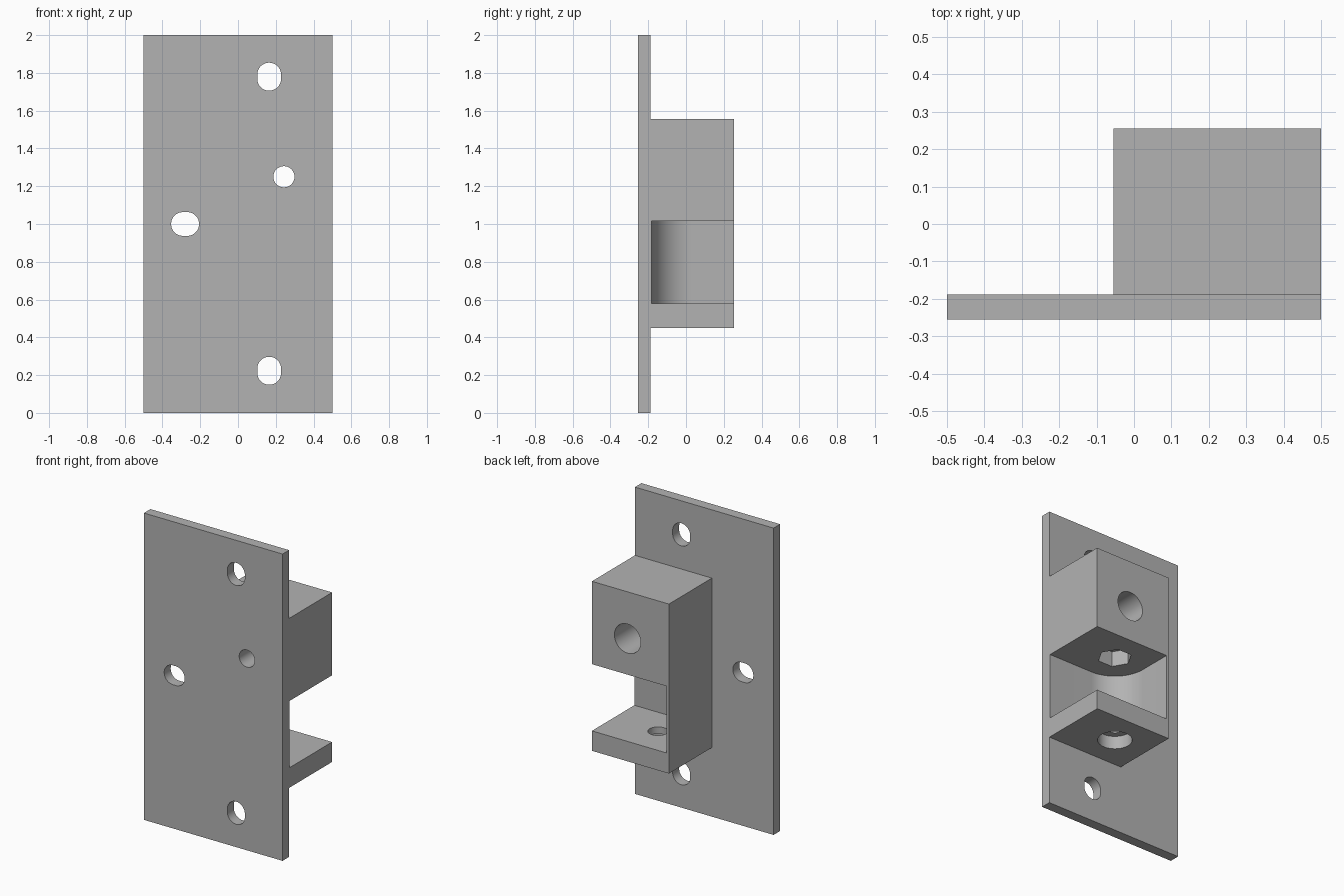
import bpy
import bmesh
from math import cos, sin, pi, radians
from mathutils import Vector

cube = bpy.data.objects.get("Cube")
if cube:
    bpy.data.objects.remove(cube, do_unlink=True)

grey = bpy.data.materials.new("plain grey")
grey.use_nodes = True
colour = (0.45, 0.45, 0.45, 1)
grey.diffuse_color = colour
grey.node_tree.nodes["Principled BSDF"].inputs["Base Color"].default_value = colour


def prism(name, points, depth):
    """Extrude a closed outline of 3D points along a depth vector."""
    bm = bmesh.new()
    face = bm.faces.new([bm.verts.new(p) for p in points])
    ext = bmesh.ops.extrude_face_region(bm, geom=[face])
    moved = [g for g in ext["geom"] if isinstance(g, bmesh.types.BMVert)]
    bmesh.ops.translate(bm, vec=depth, verts=moved)
    bmesh.ops.recalc_face_normals(bm, faces=bm.faces)
    mesh = bpy.data.meshes.new(name)
    bm.to_mesh(mesh)
    bm.free()
    mesh.materials.append(grey)
    obj = bpy.data.objects.new(name, mesh)
    bpy.context.collection.objects.link(obj)
    return obj


def box(name, x, y, z):
    outline = [(x[0], y[0], z[0]), (x[1], y[0], z[0]), (x[1], y[1], z[0]), (x[0], y[1], z[0])]
    return prism(name, outline, Vector((0, 0, z[1] - z[0])))


def circle(cx, cy, r, n=48, sx=0, sy=0):
    """Circle outline, stretched into a slot by sx or sy."""
    points = []
    for i in range(n):
        a = 2 * pi * (i + (0.5 if n > 6 else 0)) / n
        c, s = cos(a), sin(a)
        points.append((cx + r * c + (sx if c > 0 else -sx), cy + r * s + (sy if s > 0 else -sy)))
    return points


def apply_boolean(target, other, operation):
    mod = target.modifiers.new(operation, "BOOLEAN")
    mod.operation = operation
    mod.solver = "EXACT"
    mod.object = other
    bpy.context.view_layer.objects.active = target
    bpy.ops.object.modifier_apply(modifier=mod.name)
    bpy.data.objects.remove(other, do_unlink=True)


def bore_y(target, outline, y0, y1):
    cutter = prism("cutter", [(x, y0, z) for x, z in outline], Vector((0, y1 - y0, 0)))
    apply_boolean(target, cutter, "DIFFERENCE")


def bore_z(target, outline, z0, z1):
    cutter = prism("cutter", [(x, y, z0) for x, y in outline], Vector((0, 0, z1 - z0)))
    apply_boolean(target, cutter, "DIFFERENCE")


# Mounting plate with the housing block on its back
bracket = box("mounting_bracket", (-0.5, 0.5), (-0.255, -0.188), (0, 2))
block = box("housing_block", (-0.055, 0.5), (-0.22, 0.255), (0.45, 1.555))
apply_boolean(bracket, block, "UNION")

# Pocket open to the back and left, with one rounded inner corner
cx, cy, r = 0.178, 0.035, 0.217
pocket = [(cx + r * cos(a), cy + r * sin(a)) for a in (pi + i * pi / 48 for i in range(25))]
pocket += [(0.7, cy - r), (0.7, 0.5), (cx - r, 0.5)]
bore_z(bracket, pocket, 0.58, 1.015)

# Vertical bolt: counterbore and hole in the shelf, hexagonal nut recess above
bore_z(bracket, circle(cx, cy, 0.103), 0.4, 0.535)
bore_z(bracket, circle(cx, cy, 0.06), 0.5, 0.7)
bore_z(bracket, circle(cx, cy, 0.103, 6), 0.95, 1.115)

# Horizontal bolt: hole through the plate, wide bore from the back
bore_y(bracket, circle(0.243, 1.25, 0.056), -0.4, 0)
bore_y(bracket, circle(0.243, 1.25, 0.095), -0.12, 0.4)

# Slotted fixing holes
for z in (0.223, 1.78):
    bore_y(bracket, circle(0.165, z, 0.063, sy=0.011), -0.4, 0)
bore_y(bracket, circle(-0.28, 1.0, 0.063, sx=0.011), -0.4, 0)

# Smooth bores, crisp edges
bpy.ops.object.select_all(action="DESELECT")
bracket.select_set(True)
bpy.context.view_layer.objects.active = bracket
bpy.ops.object.shade_smooth_by_angle(angle=radians(30))
